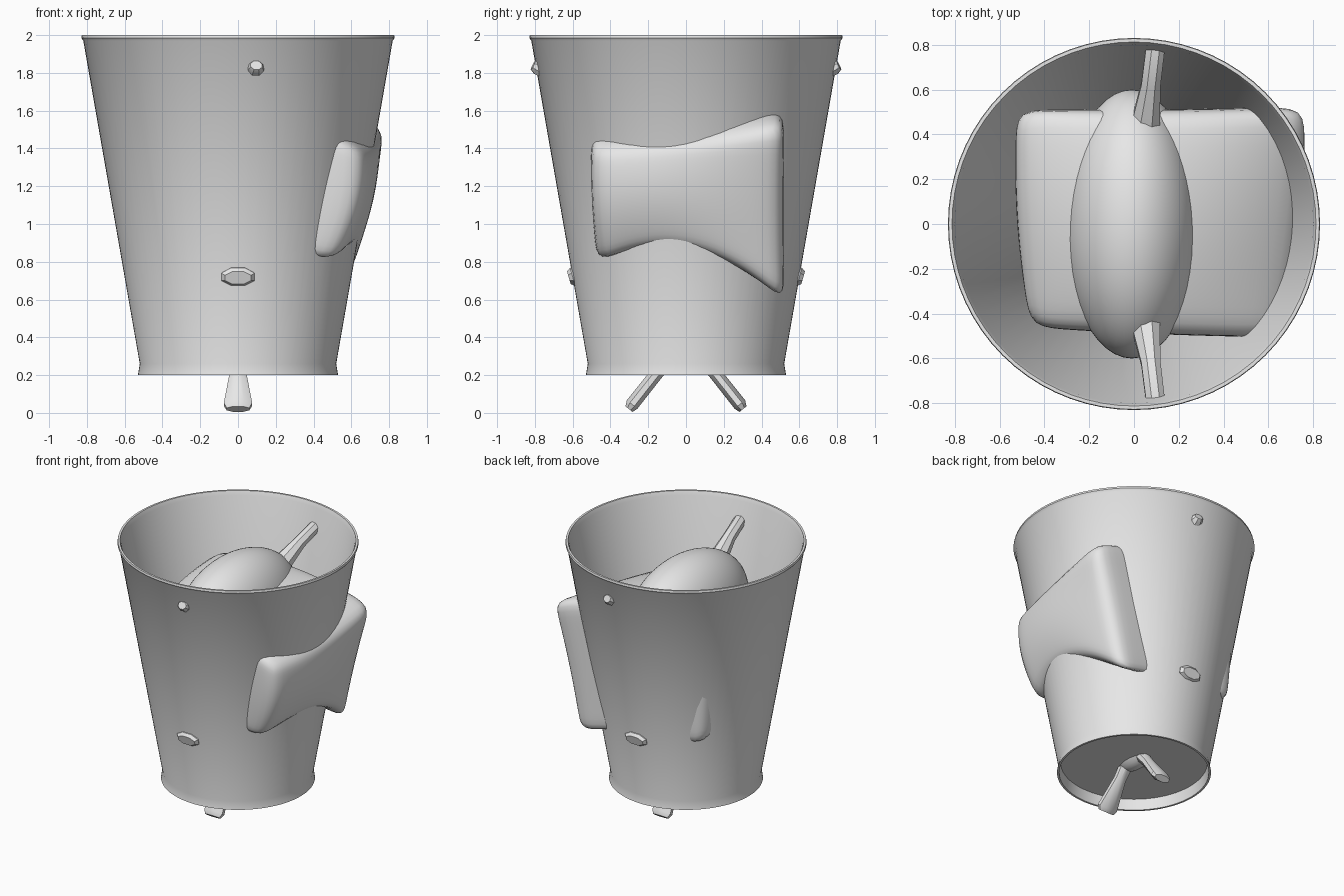
import bpy, bmesh, math
from mathutils import Vector

if "Cube" in bpy.data.objects:
    bpy.data.objects.remove(bpy.data.objects["Cube"])

grey = bpy.data.materials.new("plain grey")
grey.diffuse_color = (0.8, 0.8, 0.8, 1)
grey.use_nodes = True
grey.node_tree.nodes["Principled BSDF"].inputs["Base Color"].default_value = grey.diffuse_color


def finish(name, bm, angle=40):
    bmesh.ops.recalc_face_normals(bm, faces=bm.faces[:])
    me = bpy.data.meshes.new(name)
    bm.to_mesh(me)
    bm.free()
    ob = bpy.data.objects.new(name, me)
    me.materials.append(grey)
    bpy.context.collection.objects.link(ob)
    bpy.ops.object.select_all(action='DESELECT')
    ob.select_set(True)
    bpy.context.view_layer.objects.active = ob
    bpy.ops.object.shade_smooth_by_angle(angle=math.radians(angle))
    return ob


# Bucket: revolved profile with a recessed floor and a thin lip
profile = [(0, .28), (.505, .28), (.515, .2), (.53, .2), (.52, .26), (.819, 1.97),
           (.83, 1.985), (.827, 2.0), (.812, 2.0), (.80, 1.97), (.505, .30), (0, .30)]
bm = bmesh.new()
vs = [bm.verts.new((r, 0, z)) for r, z in profile]
edges = [bm.edges.new(p) for p in zip(vs, vs[1:])]
bmesh.ops.spin(bm, geom=vs + edges, cent=(0, 0, 0), axis=(0, 0, 1),
               angle=math.tau, steps=72, use_duplicate=False)
bmesh.ops.remove_doubles(bm, verts=bm.verts[:], dist=1e-4)
finish("bucket", bm)

# Body: egg with a broad dome on top and a long taper down through the floor
bm = bmesh.new()
bmesh.ops.create_uvsphere(bm, u_segments=48, v_segments=40, radius=1)
for v in bm.verts:
    x, y, z = v.co
    v.co = (-.01 + .3 * x, .6 * y, 1.48 + z * (.4 if z > 0 else 1.24))
finish("body", bm)


# Limbs: eight-sided tapering tubes given as (centre, half width, half depth)
def limb(name, rings, side):
    bm = bmesh.new()
    pts = [Vector(r[0]) for r in rings]
    d = (pts[-1] - pts[0]).normalized()
    across = Vector((1, 0, 0))
    across = (across - d * across.dot(d)).normalized()
    up = d.cross(across)
    loops = []
    for p, (_, a, b) in zip(pts, rings):
        loop = []
        for i in range(8):
            t = math.tau * (i + .5) / 8
            co = p + across * a * 1.08 * math.cos(t) + up * b * 1.08 * math.sin(t)
            loop.append(bm.verts.new((co.x, co.y * side, co.z)))
        loops.append(loop)
    for l, m in zip(loops, loops[1:]):
        for i in range(8):
            j = (i + 1) % 8
            bm.faces.new((l[i], l[j], m[j], m[i]))
    bm.faces.new(loops[0])
    bm.faces.new(loops[-1])
    finish(name, bm, 35)


for side, word in ((1, "back"), (-1, "front")):
    limb("upper_limb_" + word, [((.04, .38, 1.63), .08, .07), ((.055, .47, 1.68), .062, .06),
                                ((.075, .62, 1.76), .043, .045), ((.095, .785, 1.83), .042, .04),
                                ((.097, .81, 1.84), .03, .025)], side)
    limb("middle_limb_" + word, [((0, .33, .80), .05, .05), ((0, .48, .755), .055, .045),
                                 ((0, .60, .72), .088, .05), ((0, .62, .715), .07, .035)], side)
    limb("lower_limb_" + word, [((0, .03, .36), .05, .045), ((0, .15, .215), .042, .035),
                                ((0, .285, .045), .075, .036), ((0, .302, .02), .06, .024)], side)


# Cushion: rounded block with lumpy sides, pushing out through the bucket
def quad(a, b, c, t):
    return a * t * (t - 1) / 2 + b * (1 - t * t) + c * t * (t + 1) / 2


def patch(rows, s, t):
    return quad(*[quad(*r, t) for r in rows], s)


# rows run along the first coordinate, columns along the second
top = [[1.46, 1.56, 1.60], [1.56, 1.68, 1.66], [1.40, 1.44, 1.53]]      # x, y
bottom = [[.86, .85, .72], [.86, .87, .68], [.78, .86, .56]]            # x, y
right = [[.50, .63, .65], [.62, .72, .74], [.54, .65, .79]]             # y, z
left = [[.42, .44, .47], [.50, .52, .52], [.46, .50, .53]]              # y, z
back = [[.49, .50, .52], [.50, .51, .51], [.53, .52, .53]]              # x, z
front = [[.45, .46, .46], [.48, .49, .49], [.46, .50, .50]]             # x, z

bm = bmesh.new()
bmesh.ops.create_cube(bm, size=2)
bmesh.ops.subdivide_edges(bm, edges=bm.edges[:], cuts=23, use_grid_fill=True)
n = 14
for v in bm.verts:
    p = v.co
    k = sum(abs(c) ** n for c in p) ** (-1 / n)
    u, w, h = p * k
    xr, xl = patch(right, w, h), -patch(left, w, h)
    yb, yf = patch(back, u, h), -patch(front, u, h)
    zt, zb = patch(top, u, w), patch(bottom, u, w)
    v.co = (xl + (xr - xl) * (u + 1) / 2,
            yf + (yb - yf) * (w + 1) / 2,
            zb + (zt - zb) * (h + 1) / 2)
finish("cushion", bm, 60)
